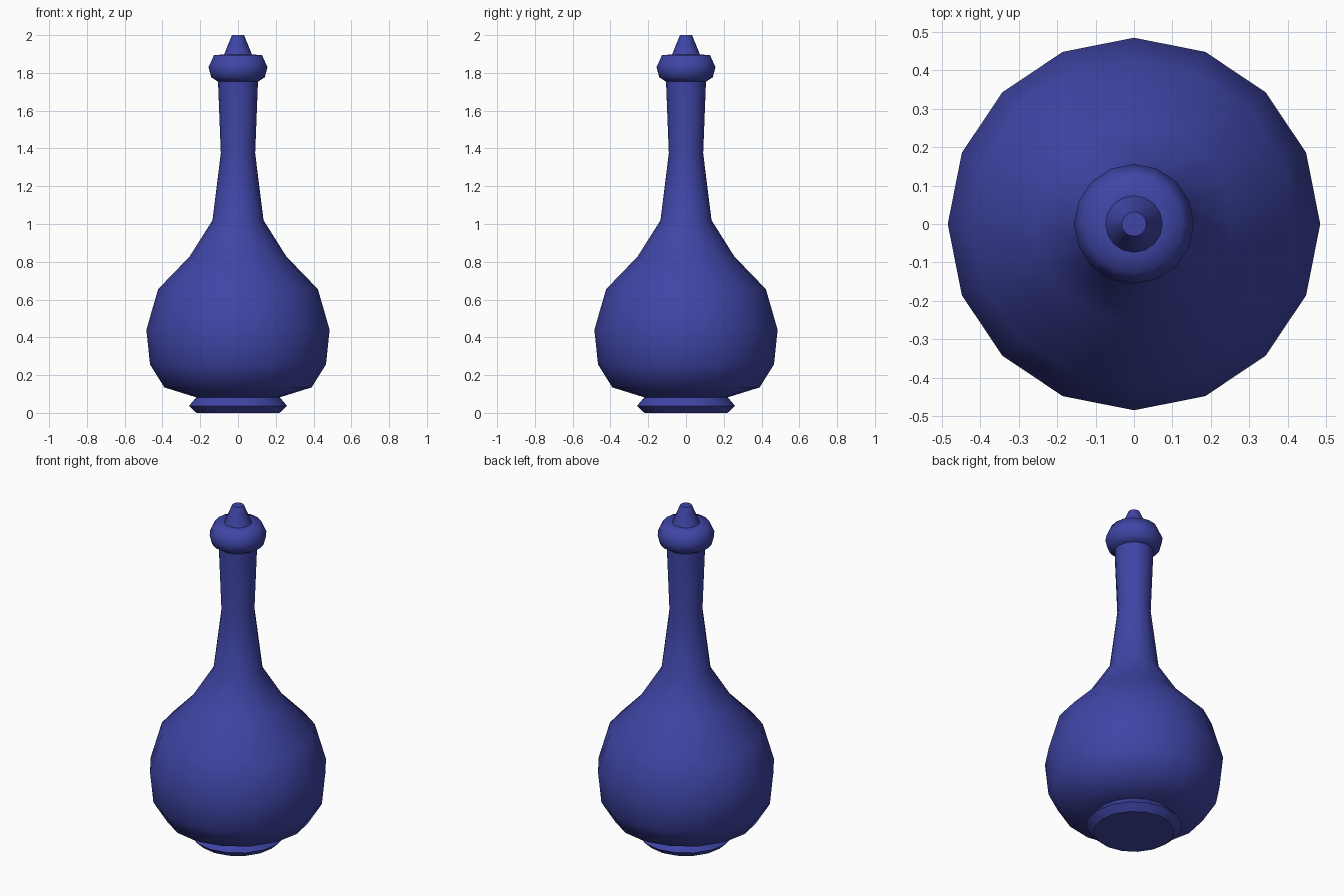
import bpy, bmesh
from math import cos, sin, tau, radians

if "Cube" in bpy.data.objects:
    bpy.data.objects.remove(bpy.data.objects["Cube"])

SIDES = 16

glaze = bpy.data.materials.new("blue_glaze")
glaze.diffuse_color = (0.05, 0.06, 0.38, 1)
glaze.use_nodes = True
glaze.node_tree.nodes["Principled BSDF"].inputs["Base Color"].default_value = glaze.diffuse_color


def lathe(name, profile, smooth_angle):
    """Revolve (radius, height) points around z and cap both ends."""
    bm = bmesh.new()
    rings = [[bm.verts.new((r * cos(tau * i / SIDES), r * sin(tau * i / SIDES), z))
              for i in range(SIDES)] for r, z in profile]
    for low, high in zip(rings, rings[1:]):
        for i in range(SIDES):
            j = (i + 1) % SIDES
            bm.faces.new((low[i], low[j], high[j], high[i]))
    bm.faces.new(rings[0][::-1])
    bm.faces.new(rings[-1])
    bm.normal_update()
    # smooth shading, with hard creases kept sharp
    for f in bm.faces:
        f.smooth = True
    for e in bm.edges:
        e.smooth = e.calc_face_angle(0) < radians(smooth_angle)
    mesh = bpy.data.meshes.new(name)
    bm.to_mesh(mesh)
    bm.free()
    mesh.materials.append(glaze)
    obj = bpy.data.objects.new(name, mesh)
    bpy.context.collection.objects.link(obj)
    return obj


# Foot ring
lathe("foot", [(0.22, 0), (0.26, 0.037), (0.22, 0.083)], 40)

# Bulbous body running up into the slender neck
lathe("body_and_neck", [(0.22, 0.082), (0.39, 0.135), (0.466, 0.257), (0.485, 0.44),
                        (0.423, 0.655), (0.256, 0.828), (0.135, 1.02),
                        (0.091, 1.375), (0.106, 1.76)], 60)

# Rounded collar at the mouth
lathe("collar", [(0.104, 1.753), (0.142, 1.777), (0.156, 1.83),
                 (0.127, 1.895), (0.07, 1.897)], 68)

# Tapered stopper
lathe("stopper", [(0.075, 1.894), (0.032, 2.0)], 50)
